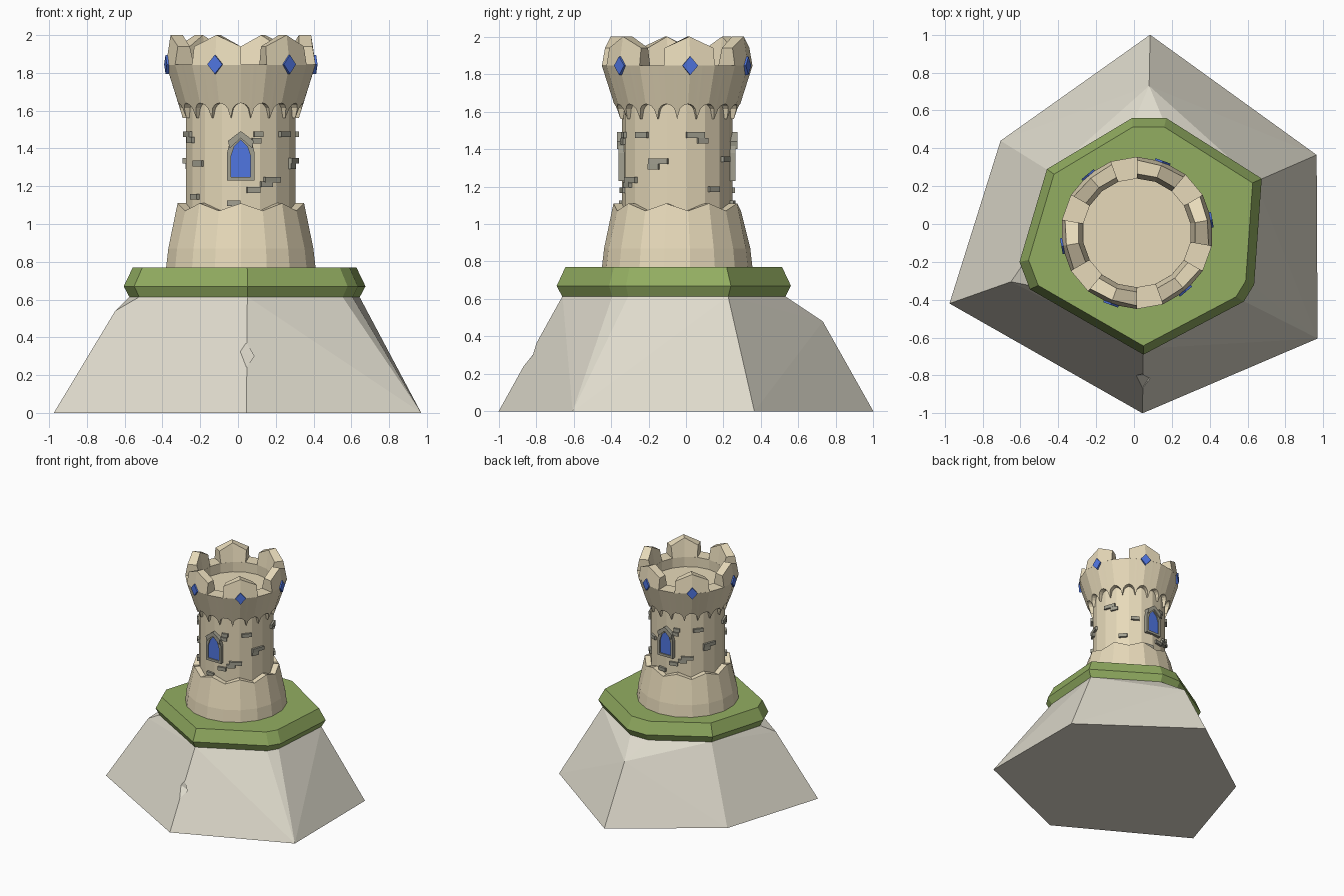
import bpy, bmesh
from math import sin, cos, pi, radians
from mathutils import Vector

if "Cube" in bpy.data.objects:
    bpy.data.objects.remove(bpy.data.objects["Cube"])

CX, CY = 0.015, -0.047          # tower axis
SIDES = 18                      # tower facets, corners at 10 + 20k degrees


def material(name, rgb):
    m = bpy.data.materials.new(name)
    m.diffuse_color = (*rgb, 1)
    m.use_nodes = True
    m.node_tree.nodes["Principled BSDF"].inputs["Base Color"].default_value = m.diffuse_color
    return m


STONE = material("sandstone", (0.80, 0.70, 0.49))
ROCK = material("rock", (0.74, 0.71, 0.61))
GRASS = material("grass", (0.29, 0.42, 0.12))
GREY = material("grey_stone", (0.36, 0.35, 0.28))
BLUE = material("blue_glass", (0.08, 0.18, 0.75))


def finish(name, bm, mat):
    bmesh.ops.recalc_face_normals(bm, faces=bm.faces)
    me = bpy.data.meshes.new(name)
    bm.to_mesh(me)
    bm.free()
    if mat:
        me.materials.append(mat)
    ob = bpy.data.objects.new(name, me)
    bpy.context.collection.objects.link(ob)
    return ob


def loft(name, rings, mat, caps=(True, True), loop=False):
    """Skin closed rings of points; optionally cap the ends or join last to first."""
    bm = bmesh.new()
    vs = [[bm.verts.new(p) for p in r] for r in rings]
    pairs = list(zip(vs, vs[1:])) + ([(vs[-1], vs[0])] if loop else [])
    for a, b in pairs:
        for i in range(len(a)):
            j = (i + 1) % len(a)
            bm.faces.new((a[i], a[j], b[j], b[i]))
    if caps[0] and not loop:
        bm.faces.new(vs[0])
    if caps[1] and not loop:
        bm.faces.new(vs[-1])
    return finish(name, bm, mat)


def hull(name, pts, mat):
    bm = bmesh.new()
    for p in pts:
        bm.verts.new(p)
    bmesh.ops.convex_hull(bm, input=bm.verts)
    bmesh.ops.dissolve_limit(bm, angle_limit=0.02, verts=bm.verts, edges=bm.edges)
    return finish(name, bm, mat)


def polar(r, deg, z):
    a = radians(deg)
    return (CX + r * cos(a), CY + r * sin(a), z)


def ring(r, z):
    return [polar(r, 10 + 20 * k, z) for k in range(SIDES)]


def local(deg, r, t, z):
    """Point at distance r out and t sideways, for parts fixed to the wall."""
    a = radians(deg)
    return (CX + r * cos(a) - t * sin(a), CY + r * sin(a) + t * cos(a), z)


# Grass slab with bevelled rim
outline = [(-.01, .56), (.17, .56), (.675, .24), (.635, -.32), (.58, -.41),
           (.05, -.69), (-.55, -.345), (-.605, -.2), (-.46, .29)]


def slab_ring(s, z):
    return [(.035 + (x - .035) * s, -.07 + (y + .07) * s, z) for x, y in outline]


loft("grass_slab", [slab_ring(.95, .61), slab_ring(1, .67), slab_ring(.925, .77)], GRASS)

# Rock: tapering hexagon with three chipped corners and a notch
foot = [(.085, 1), (.965, .365), (.97, -.605), (.045, -1), (-.975, -.42), (-.705, .44)]
chips = [(.08, .73, .48), (.635, -.39, .49), (-.65, -.305, .54)]
rock = hull("rock_base", [(x, y, 0) for x, y in foot] + chips + slab_ring(.95, .615), ROCK)
notch = hull("notch_cutter", [(.045, -.866, .24), (.088, -.80, .30), (.046, -.792, .37),
                              (-.02, -.80, .335), (.05, -1.0, .31)], None)
notch.hide_render = True
notch.hide_viewport = True
cut = rock.modifiers.new("notch", 'BOOLEAN')
cut.operation = 'DIFFERENCE'
cut.object = notch

# Shaft and flared foot with zigzag top
loft("tower_shaft", [ring(.295, .75), ring(.295, 1.70)], STONE)


def zigzag(r):
    return [polar(r, 10 + 20 * k, 1.11 if k % 2 else 1.07) for k in range(SIDES)]


loft("tower_foot", [ring(.402, .765), ring(.39, .87), zigzag(.34), zigzag(.28)],
     STONE, caps=(True, False))

# Crown: outward-leaning wall with an arched lower edge
SUB = 8
flat = [10 + 20 * (i / SUB) for i in range(SIDES * SUB)]


def facet(r, deg, z):
    """Point on the straight-sided 18-gon."""
    off = (deg - 10) % 20 - 10
    return polar(r * cos(radians(10)) / cos(radians(off)), deg, z)


def arch(deg):
    off = (deg - 10 + 10) % 20 - 10      # arches are centred on the corners
    return 1.56 + .08 * max(0, 1 - (off / 10) ** 2) ** .5


def lean(z):
    return .40 - (1.845 - z) * .31


loft("crown", [[facet(.285, d, arch(d)) for d in flat],
               [facet(lean(arch(d)), d, arch(d)) for d in flat],
               [facet(.402, d, 1.845) for d in flat],
               [facet(.287, d, 1.845) for d in flat],
               [facet(.287, d, 1.76) for d in flat]], STONE, caps=(False, True))

# Six peaked merlons, each with a blue diamond
for k in range(6):
    mid = 10 + 60 * k
    cols = []
    for d, ro, z in ((-20, .385, 1.94), (0, .378, 2.0), (20, .385, 1.94)):
        cols.append([polar(.287, mid + d, 1.843), polar(.402, mid + d, 1.843),
                     polar(ro, mid + d, z), polar(.312, mid + d, z)])
    loft(f"merlon_{k}", cols, STONE)
    gem = [(-.042, 1.845), (0, 1.795), (.042, 1.845), (0, 1.895)]
    loft(f"diamond_{k}", [[local(mid, r, t, z) for t, z in gem] for r in (.36, .405)], BLUE)

# Pointed windows front and back
inner = [(-.052, 1.25), (.052, 1.25), (.052, 1.36), (.035, 1.41), (0, 1.445),
         (-.035, 1.41), (-.052, 1.36)]
outer = [(-.072, 1.23), (.072, 1.23), (.072, 1.38), (.055, 1.45), (0, 1.488),
         (-.055, 1.45), (-.072, 1.38)]
for side, deg in (("front", -90), ("back", 90)):
    place = lambda pts, r: [local(deg, r, t, z) for t, z in pts]
    loft(f"window_frame_{side}", [place(outer, .27), place(outer, .312),
                                  place(inner, .312), place(inner, .27)], GREY, loop=True)
    loft(f"window_glass_{side}", [place(inner, .27), place(inner, .303)], BLUE)
    for s in (-1, 1):   # hood stones
        hood = [(0, 1.455), (s * .06, 1.40), (s * .068, 1.44), (0, 1.492)]
        loft(f"window_hood_{side}", [place(hood, .28), place(hood, .322)], GREY)

# Raised bricks: angle, height, width
bricks = [(-139, 1.32, .07), (-20, 1.335, .11), (-25, 1.305, .06), (160, 1.335, .11),
          (155, 1.305, .06), (-39, 1.475, .08), (141, 1.475, .08), (19, 1.475, .10),
          (27, 1.445, .06), (-161, 1.475, .10), (-153, 1.445, .06), (41, 1.185, .07),
          (-145, 1.145, .06), (60, 1.345, .07)]
for a in (0, 180):
    bricks += [(a - 74, 1.44, .05), (a - 56, 1.235, .10), (a - 63, 1.21, .07),
               (a - 77, 1.18, .07), (a - 97, 1.11, .07), (a - 72, 1.475, .05)]
for i, (deg, z, w) in enumerate(bricks):
    face = [(-w / 2, z - .015), (w / 2, z - .015), (w / 2, z + .015), (-w / 2, z + .015)]
    loft(f"brick_{i}", [[local(deg, r, t, h) for t, h in face] for r in (.27, .308)], GREY)
